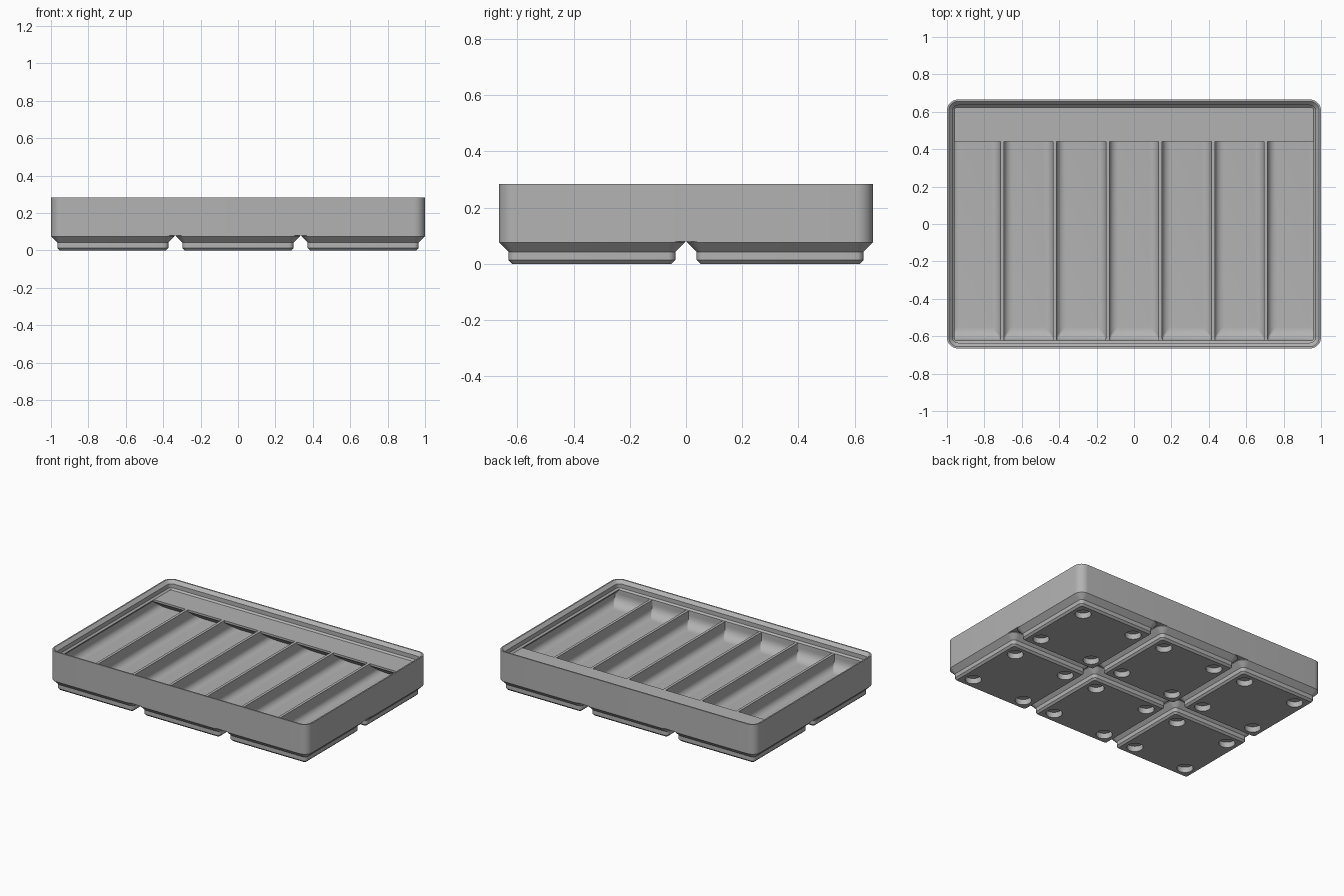
import bpy, bmesh, math

cube = bpy.data.objects.get("Cube")
if cube:
    bpy.data.objects.remove(cube, do_unlink=True)

U = 2 / 125.5            # one millimetre in model units
HX, HY = 62.75, 41.75    # half sizes of the tray
PITCH = 42               # foot spacing
FLOOR, DECK, RIM = 7.2, 14, 17.8
BAY, DIVIDER = 17.7, 1.2

grey = bpy.data.materials.new("plain grey")
grey.use_nodes = True
colour = (0.45, 0.45, 0.45, 1)
grey.diffuse_color = colour
grey.node_tree.nodes["Principled BSDF"].inputs["Base Color"].default_value = colour


def ring(bm, x0, x1, y0, y1, r, z, steps=8):
    """Loop of vertices round a rounded rectangle."""
    corners = [(x1 - r, y1 - r), (x0 + r, y1 - r), (x0 + r, y0 + r), (x1 - r, y0 + r)]
    loop = []
    for q, (cx, cy) in enumerate(corners):
        for i in range(steps + 1):
            a = math.pi / 2 * (q + i / steps)
            loop.append(bm.verts.new(((cx + r * math.cos(a)) * U,
                                      (cy + r * math.sin(a)) * U, z * U)))
    return loop


def loft(bm, sections, steps=8):
    """Closed solid through a stack of rounded rectangles."""
    loops = [ring(bm, *s, steps) for s in sections]
    for a, b in zip(loops, loops[1:]):
        for i in range(len(a)):
            j = (i + 1) % len(a)
            bm.faces.new((a[i], a[j], b[j], b[i]))
    bm.faces.new(loops[0][::-1])
    bm.faces.new(loops[-1])


def finish(bm, name):
    bmesh.ops.recalc_face_normals(bm, faces=bm.faces)
    mesh = bpy.data.meshes.new(name)
    bm.to_mesh(mesh)
    bm.free()
    mesh.materials.append(grey)
    obj = bpy.data.objects.new(name, mesh)
    bpy.context.collection.objects.link(obj)
    return obj


def smooth(obj):
    bpy.ops.object.select_all(action='DESELECT')
    obj.select_set(True)
    bpy.context.view_layer.objects.active = obj
    bpy.ops.object.shade_smooth_by_angle(angle=math.radians(30))


def carve(obj, cutter):
    mod = obj.modifiers.new("carve", 'BOOLEAN')
    mod.object = cutter
    mod.operation = 'DIFFERENCE'
    mod.solver = 'EXACT'
    bpy.context.view_layer.objects.active = obj
    bpy.ops.object.modifier_apply(modifier=mod.name)
    bpy.data.objects.remove(cutter, do_unlink=True)


def centred(hx, hy, inset, r, z):
    return (-hx + inset, hx - inset, -hy + inset, hy - inset, r, z)


# Tray block with the stepped stacking rim
bm = bmesh.new()
loft(bm, [centred(HX, HY, i, r, z) for i, r, z in (
    (0, 3.75, 5), (0, 3.75, RIM), (0.6, 3.15, RIM), (1.9, 1.85, 16.5),
    (1.9, 1.85, DECK + 0.7), (2.6, 1.15, DECK))])
tray = finish(bm, "tray")


# Compartments: filleted floor, deeper scoop along the front
def round_inset(r, h):
    return r - math.sqrt(r * r - (r - h) ** 2) if h < r else 0


SCOOP, FILLET = 4.5, 2.8
heights = [SCOOP * (1 - math.cos(math.pi / 2 * i / 10)) for i in range(11)]
bm = bmesh.new()
for n in range(7):
    mid = (n - 3) * BAY
    west, east = mid - (BAY - DIVIDER) / 2, mid + (BAY - DIVIDER) / 2
    sections = []
    for h in heights + [5.1, DECK - FLOOR, DECK - FLOOR + 0.5]:
        # end bays reach under the rim, then taper back to it
        wall = HX - 0.95 - min(max(h - 5.1, 0), 1.65)
        x0 = -wall if n == 0 else west
        x1 = wall if n == 6 else east
        side = round_inset(FILLET, h)
        sections.append((x0 + side, x1 - side, -HY + 2.6 + round_inset(SCOOP, h),
                         HY - 2.65 - side, 0.6, FLOOR + h))
    loft(bm, sections, 3)
carve(tray, finish(bm, "compartment_cutter"))
smooth(tray)

# Label shelf along the back with a sloping underside
bm = bmesh.new()
profile = ((27.6, DECK), (HY - 2.4, DECK), (HY - 2.4, FLOOR), (36.0, FLOOR), (27.6, DECK - 0.9))
ends = [[bm.verts.new((x * U, y * U, z * U)) for y, z in profile] for x in (-61, 61)]
for i in range(len(profile)):
    j = (i + 1) % len(profile)
    bm.faces.new((ends[0][i], ends[0][j], ends[1][j], ends[1][i]))
bm.faces.new(ends[0])
bm.faces.new(ends[1])
finish(bm, "label_shelf")

# Feet, each with four round sockets underneath
bm = bmesh.new()
loft(bm, [centred(20.75, 20.75, i, r, z) for i, r, z in (
    (2.95, 0.8, 0), (2.15, 1.6, 0.8), (2.15, 1.6, 2.6), (0, 3.75, 4.75), (0, 3.75, 5))])
foot = finish(bm, "foot")
bm = bmesh.new()
for sx in (-13, 13):
    for sy in (-13, 13):
        loft(bm, [(sx - 3.25, sx + 3.25, sy - 3.25, sy + 3.25, 3.249, z) for z in (-1, 2.4)])
carve(foot, finish(bm, "socket_cutter"))
smooth(foot)
for i in range(3):
    for j in range(2):
        obj = foot if i == j == 0 else foot.copy()
        if obj is not foot:
            bpy.context.collection.objects.link(obj)
        obj.location = ((i - 1) * PITCH * U, (j - 0.5) * PITCH * U, 0)
